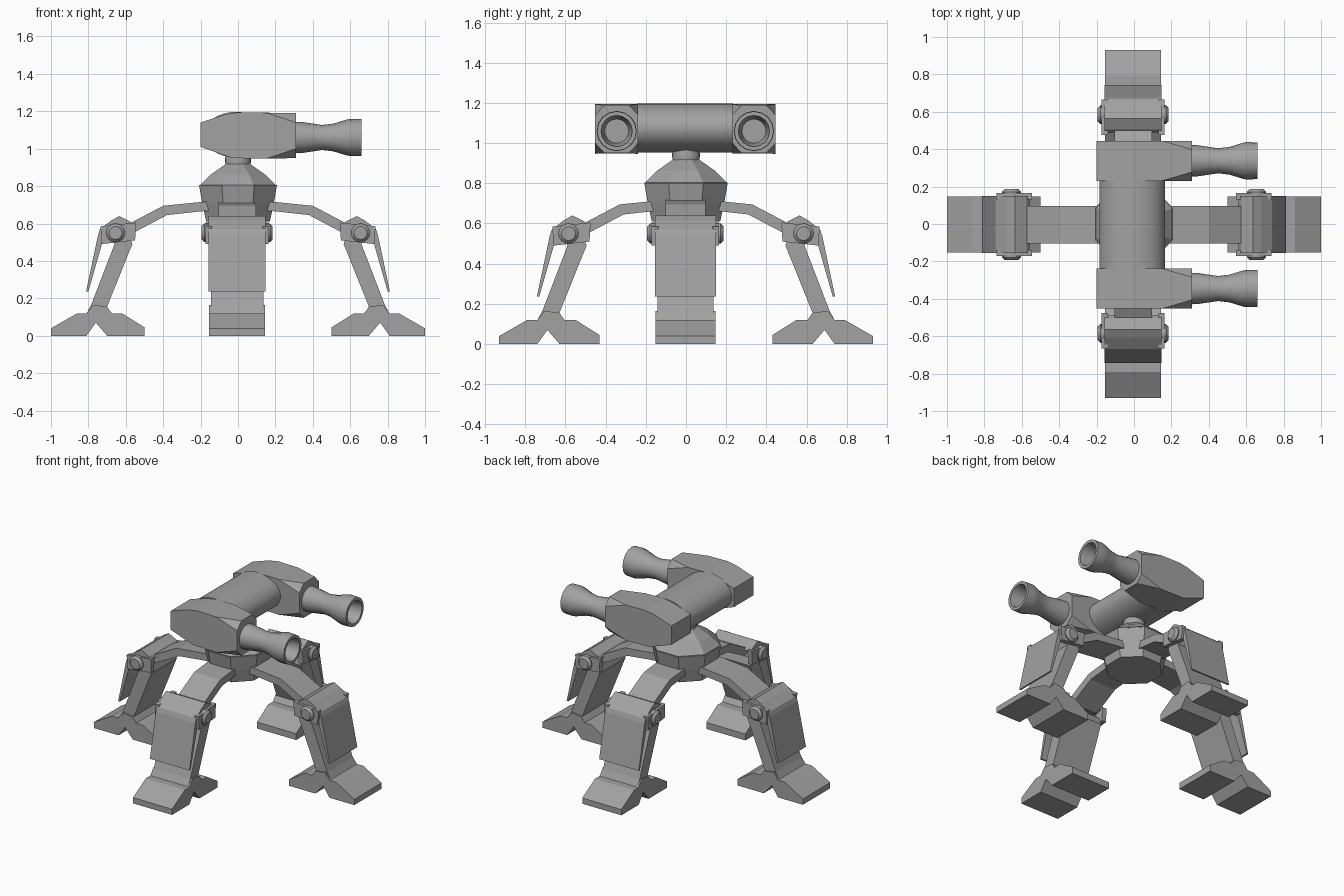
import bpy, bmesh, math
from mathutils import Matrix, Vector

if "Cube" in bpy.data.objects:
    bpy.data.objects.remove(bpy.data.objects["Cube"])

grey = bpy.data.materials.new("steel grey")
grey.diffuse_color = (0.36, 0.36, 0.36, 1)
grey.use_nodes = True
grey.node_tree.nodes["Principled BSDF"].inputs["Base Color"].default_value = grey.diffuse_color


def finish(bm, name, matrix=None, smooth=None):
    bmesh.ops.recalc_face_normals(bm, faces=bm.faces)
    if matrix:
        bm.transform(matrix)
    me = bpy.data.meshes.new(name)
    bm.to_mesh(me)
    bm.free()
    ob = bpy.data.objects.new(name, me)
    bpy.context.collection.objects.link(ob)
    me.materials.append(grey)
    if smooth:
        bpy.ops.object.select_all(action='DESELECT')
        ob.select_set(True)
        bpy.context.view_layer.objects.active = ob
        bpy.ops.object.shade_smooth_by_angle(angle=math.radians(smooth))
    return ob


def slab(name, pts, y0, y1, matrix=None):
    """Side profile in x, z extruded from y0 to y1."""
    bm = bmesh.new()
    face = bm.faces.new([bm.verts.new((x, y0, z)) for x, z in pts])
    ext = bmesh.ops.extrude_face_region(bm, geom=[face])
    verts = [g for g in ext["geom"] if isinstance(g, bmesh.types.BMVert)]
    bmesh.ops.translate(bm, verts=verts, vec=(0, y1 - y0, 0))
    return finish(bm, name, matrix)


def lathe(name, prof, sides, matrix=None, smooth=None, turn=0.0):
    """Rings of (radius, height) around z, closed at both ends."""
    bm = bmesh.new()
    rings = []
    for r, h in prof:
        rings.append([bm.verts.new((r * math.cos(turn + math.tau * i / sides),
                                    r * math.sin(turn + math.tau * i / sides), h))
                      for i in range(sides)])
    for a, b in zip(rings, rings[1:]):
        for i in range(sides):
            j = (i + 1) % sides
            bm.faces.new((a[i], a[j], b[j], b[i]))
    bm.faces.new(rings[0])
    bm.faces.new(rings[-1])
    return finish(bm, name, matrix, smooth)


# Body: octagonal hull with a conical cap and a round neck
k = 1 / math.cos(math.pi / 8)
lathe("body", [(0.17 * k, 0.61), (0.19 * k, 0.70), (0.208 * k, 0.805)], 8, turn=math.pi / 8)
lathe("body_cap", [(0.208 * k, 0.80), (0.145 * k, 0.862), (0.068, 0.92)], 8, turn=math.pi / 8)
lathe("neck", [(0.066, 0.90), (0.07, 0.945), (0.06, 0.985)], 20, smooth=40)

# Head: oval drum lying across the body
lathe("head_drum", [(1, -0.24), (1, 0.24)], 32,
      Matrix.Translation((-0.01, -0.005, 1.075)) @ Matrix.Rotation(math.pi / 2, 4, 'X')
      @ Matrix.Diagonal((0.175, 0.122, 1, 1)), smooth=40)

# Gun pods with chamfered noses, and hollow barrels
for side, cy in (("front", -0.345), ("rear", 0.338)):
    bm = bmesh.new()
    w = 0.107
    for x, lo, hi in ((-0.2, 1.01, 1.14), (-0.03, 0.95, 1.14), (-0.07, 1.01, 1.183),
                      (0.0, 0.95, 1.195), (0.15, 0.947, 1.192)):
        for y in (-w, w):
            for z in (lo, hi):
                bm.verts.new((x, cy + y, z))
    for sy in (-1, 1):
        for sz in (-1, 1):
            bm.verts.new((0.31, cy + sy * w, 1.07 + sz * 0.07))
            bm.verts.new((0.31, cy + sy * 0.06, 1.07 + sz * 0.12))
    res = bmesh.ops.convex_hull(bm, input=bm.verts)
    loose = [v for v in bm.verts if not v.link_faces]
    bmesh.ops.delete(bm, geom=loose, context='VERTS')
    bmesh.ops.dissolve_limit(bm, angle_limit=math.radians(3), verts=bm.verts, edges=bm.edges)
    finish(bm, side + "_gun_pod")
    lathe(side + "_barrel",
          [(0.085, 0.29), (0.083, 0.34), (0.067, 0.45), (0.074, 0.51), (0.094, 0.575),
           (0.1, 0.60), (0.098, 0.66), (0.078, 0.66), (0.06, 0.56)], 16,
          Matrix.Translation((0, cy, 1.06)) @ Matrix.Rotation(math.pi / 2, 4, 'Y'), smooth=35)

# Leg side profiles, x pointing outward
ARM = [(0.12, 0.72), (0.2, 0.715), (0.4, 0.695), (0.58, 0.60), (0.62, 0.57),
       (0.56, 0.55), (0.38, 0.645), (0.2, 0.665), (0.12, 0.67)]
KNEE = [(0.545, 0.605), (0.735, 0.585), (0.73, 0.49), (0.55, 0.51)]
SHIELD = [(0.56, 0.59), (0.575, 0.61), (0.635, 0.64), (0.68, 0.615), (0.737, 0.57),
          (0.748, 0.54), (0.812, 0.237), (0.80, 0.237), (0.725, 0.50), (0.69, 0.56)]
SHIN = [(0.60, 0.58), (0.68, 0.54), (0.66, 0.49), (0.785, 0.165), (0.82, 0.10),
        (0.76, 0.07), (0.68, 0.10), (0.70, 0.155), (0.565, 0.49)]
SHIN = [(x, z) for x, z in SHIN[1:]] + [(0.58, 0.54)]
FOOT = [(1.0, 0), (1.0, 0.04), (0.86, 0.12), (0.81, 0.12), (0.775, 0.165), (0.70, 0.155),
        (0.675, 0.12), (0.62, 0.12), (0.50, 0.045), (0.50, 0), (0.70, 0), (0.76, 0.07), (0.81, 0)]

for i, name in enumerate(("right", "rear", "left", "front")):
    shift = -0.07 if i % 2 else 0.0
    off = (-0.005, 0, 0) if i % 2 else (0, -0.003, 0)
    m = (Matrix.Translation(off) @ Matrix.Rotation(i * math.pi / 2, 4, 'Z')
         @ Matrix.Translation((shift, 0, 0)))
    slab(name + "_arm", ARM, -0.1, 0.1, m)
    slab(name + "_shin", SHIN, -0.14, 0.14, m)
    slab(name + "_shield", SHIELD, -0.152, 0.152, m)
    slab(name + "_foot", FOOT, -0.15, 0.15, m)
    for s in (-1, 1):
        # Knee side plates with domed bolts
        slab(name + "_knee_plate", KNEE, s * 0.135, s * 0.168, m)
        lathe(name + "_knee_bolt", [(0.05, 0.13), (0.05, 0.175), (0.035, 0.19)], 16,
              m @ Matrix.Translation((0.655, 0, 0.55)) @ Matrix.Rotation(-s * math.pi / 2, 4, 'X'),
              smooth=30)
